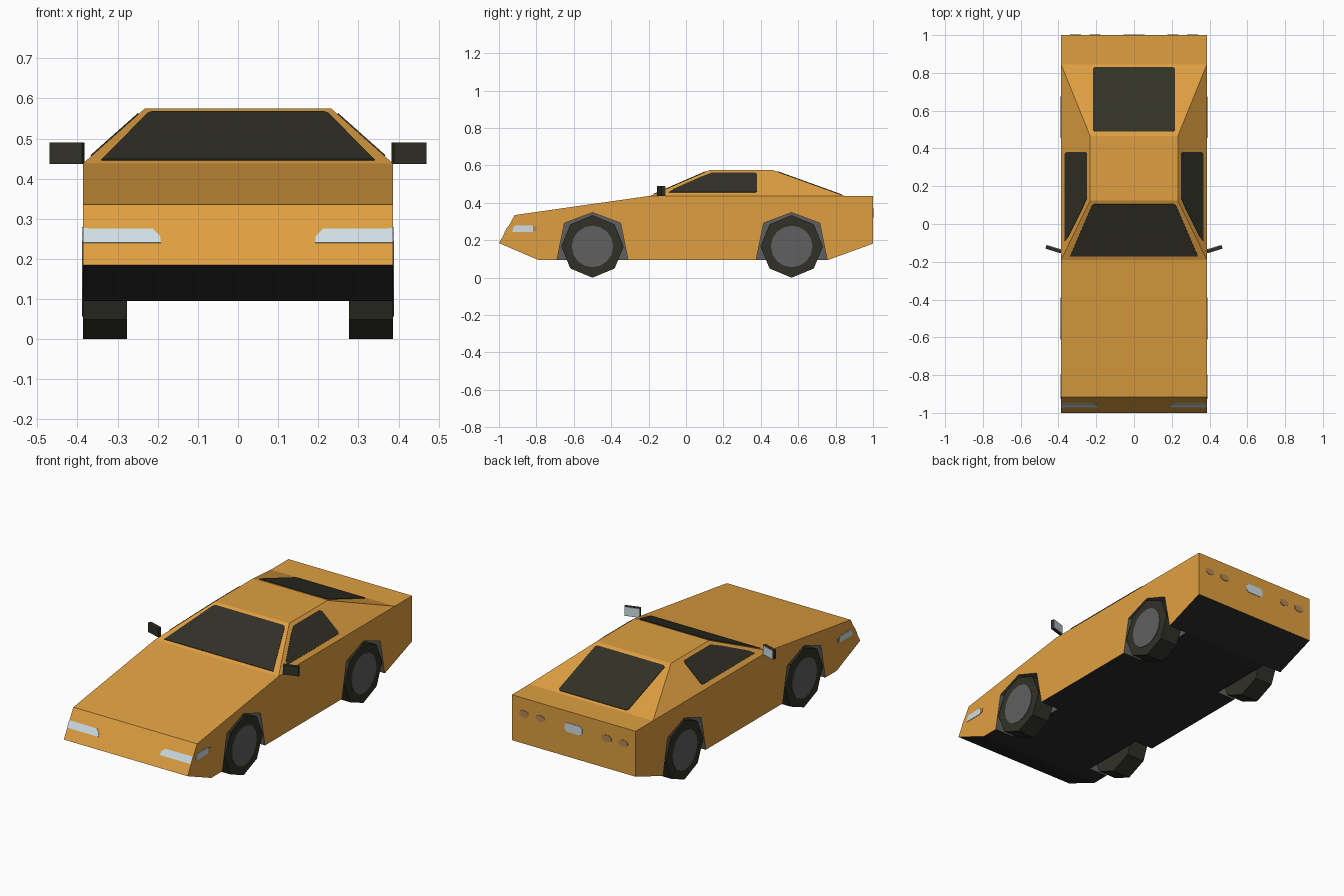
import bpy, bmesh, math
from mathutils import Vector

if "Cube" in bpy.data.objects:
    bpy.data.objects.remove(bpy.data.objects["Cube"])


def material(name, rgb):
    m = bpy.data.materials.new(name)
    m.diffuse_color = (*rgb, 1)
    m.use_nodes = True
    m.node_tree.nodes["Principled BSDF"].inputs["Base Color"].default_value = m.diffuse_color
    return m


PAINT = material("orange paint", (0.74, 0.35, 0.053))
DARK = material("dark glass and rubber", (0.031, 0.031, 0.021))
UNDER = material("black underbody", (0.024, 0.024, 0.025))
GREY = material("grey metal", (0.115, 0.115, 0.12))
LIGHT = material("pale blue lamp", (0.62, 0.73, 0.78))
AMBER = material("brown lamp", (0.46, 0.25, 0.10))


def prism(name, pts, offset, mat):
    """Extrude a flat polygon along an offset vector into a closed solid."""
    bm = bmesh.new()
    face = bm.faces.new([bm.verts.new(p) for p in pts])
    geom = bmesh.ops.extrude_face_region(bm, geom=[face], use_keep_orig=True)["geom"]
    bmesh.ops.translate(bm, vec=Vector(offset),
                        verts=[g for g in geom if isinstance(g, bmesh.types.BMVert)])
    bmesh.ops.recalc_face_normals(bm, faces=bm.faces)
    mesh = bpy.data.meshes.new(name)
    bm.to_mesh(mesh)
    bm.free()
    mesh.materials.append(mat)
    ob = bpy.data.objects.new(name, mesh)
    bpy.context.collection.objects.link(ob)
    return ob


def plate(name, pts, normal, mat):
    """Thin painted detail lying on a surface."""
    n = Vector(normal).normalized()
    return prism(name, [Vector(p) - n * 0.001 for p in pts], n * 0.004, mat)


def ring(cx, cy, rx, ry, n, start=-90):
    return [(cx + rx * math.cos(math.radians(start + 360 * i / n)),
             cy + ry * math.sin(math.radians(start + 360 * i / n))) for i in range(n)]


W = 0.386            # half width of body
BELT, ROOF = 0.438, 0.575
RW = 0.232           # half width of roof
AXLES = {"front": -0.5, "rear": 0.565}

# Wedge body from its side profile
profile = [(-1, .185), (-.915, .335), (-.19, BELT), (1, BELT),
           (1, .182), (.76, .095), (-.79, .095)]
body = prism("body", [(-W, y, z) for y, z in profile], (2 * W, 0, 0), PAINT)

# Wheel arch pockets
arch = [(-.197, .06), (-.15, .292), (0, .348), (.15, .292), (.197, .06)]
cutters = []
for y0 in AXLES.values():
    for s in (-1, 1):
        c = prism("arch_cutter", [(s * .27, y0 + y, z) for y, z in arch],
                  (s * .2, 0, 0), PAINT)
        c.hide_render = True
        cutters.append(c)
        mod = body.modifiers.new("arch", 'BOOLEAN')
        mod.operation = 'DIFFERENCE'
        mod.solver = 'EXACT'
        mod.object = c
bpy.context.view_layer.update()
cut = bpy.data.meshes.new_from_object(
    body.evaluated_get(bpy.context.evaluated_depsgraph_get()))
body.modifiers.clear()
body.data = cut
for c in cutters:
    bpy.data.objects.remove(c)

# Body colours: grey arches, black underside
cut.materials.clear()
for m in (PAINT, UNDER, GREY):
    cut.materials.append(m)
for p in cut.polygons:
    if p.center.z > .1 and .2 < abs(p.center.x) < .38:
        p.material_index = 2
    elif p.normal.z < -.3:
        p.material_index = 1
    else:
        p.material_index = 0

# Cabin: tapered box
base = [(-W, -.19), (W, -.19), (W, .845), (-W, .845)]
top = [(-RW, .125), (RW, .125), (RW, .465), (-RW, .465)]
cabin = prism("cabin", [(x, y, BELT) for x, y in base], (0, 0, ROOF - BELT), PAINT)
for v in cabin.data.vertices:
    if v.co.z > .5:
        i = min(range(4), key=lambda k: (Vector(base[k]) - v.co.xy).length)
        v.co.x, v.co.y = top[i]

# Windscreen and rear window, placed on the sloping cabin faces
H = ROOF - BELT


def front_z(y):
    return BELT + (y + .19) / .315 * H


def rear_z(y):
    return ROOF - (y - .465) / .38 * H


plate("windscreen", [(x, y, front_z(y)) for x, y in
      [(-.34, -.172), (.34, -.172), (.33, -.15), (.225, .095), (.212, .105),
       (-.212, .105), (-.225, .095), (-.33, -.15)]], (0, -H, .315), DARK)
plate("rear_window", [(x, y, rear_z(y)) for x, y in
      [(-.217, .5), (-.207, .49), (.207, .49), (.217, .5),
       (.217, .82), (.207, .83), (-.207, .83), (-.217, .82)]], (0, H, .38), DARK)

for s, side in ((-1, "left"), (1, "right")):
    # Side window
    plate(side + "_side_window",
          [(s * (W - (z - BELT) / H * (W - RW)), y, z) for y, z in
           [(-.09, .456), (-.065, .474), (.08, .538), (.14, .561), (.37, .561),
            (.38, .552), (.38, .462), (.372, .456)]], (s * H, 0, W - RW), DARK)

    # Headlight on the sloping nose
    plate(side + "_headlight",
          [(s * x, -1 + (z - .185) / .15 * .085, z) for x, z in
           [(W, .24), (.192, .24), (.194, .256), (.212, .274), (W, .275)]],
          (0, -.15, .085), LIGHT)

    # Side marker lamps
    plate(side + "_side_lamp", [(s * W, y, z) for y, z in
          [(-.927, .245), (-.818, .245), (-.818, .28), (-.912, .28), (-.925, .265)]],
          (s, 0, 0), LIGHT)
    plate(side + "_side_lamp_tip", [(s * W, y, z) for y, z in
          [(-.818, .249), (-.8, .251), (-.797, .272), (-.818, .276)]],
          (s, 0, 0), AMBER)

    # Tail lamps
    for k, x0 in enumerate((.207, .309)):
        plate(f"{side}_tail_lamp_{k}", [(x, 1, z) for x, z in
              ring(s * x0, .35, .031, .02, 8, 22.5)], (0, 1, 0), AMBER)

    # Wing mirror: dark housing with pale glass on its back
    back = Vector((-s * .3, 1, 0)).normalized()
    a, b = Vector((s * .383, -.138, 0)), Vector((s * .464, -.113, 0))
    quad = [p + Vector((0, 0, z)) for p, z in
            ((a, .437), (b, .437), (b, .49), (a, .49))]
    prism(side + "_mirror", quad, -back * .018, DARK)
    mid = sum(quad, Vector()) / 4
    plate(side + "_mirror_glass", [mid + (p - mid) * .94 for p in quad], back, LIGHT)

    # Octagonal wheels with flat hubs
    for end, y0 in AXLES.items():
        prism(f"{end}_{side}_wheel", [(s * .276, y, z) for y, z in
              ring(y0, .167, .167, .167, 8)], (s * (W - .276), 0, 0), DARK)
        plate(f"{end}_{side}_hub", [(s * W, y, z) for y, z in
              ring(y0, .167, .111, .111, 16)], (s, 0, 0), GREY)

# Rear plate
plate("rear_plate", [(x, 1, z) for x, z in
      [(-.055, .335), (-.042, .322), (.042, .322), (.055, .335),
       (.055, .36), (.042, .373), (-.042, .373), (-.055, .36)]], (0, 1, 0), LIGHT)
